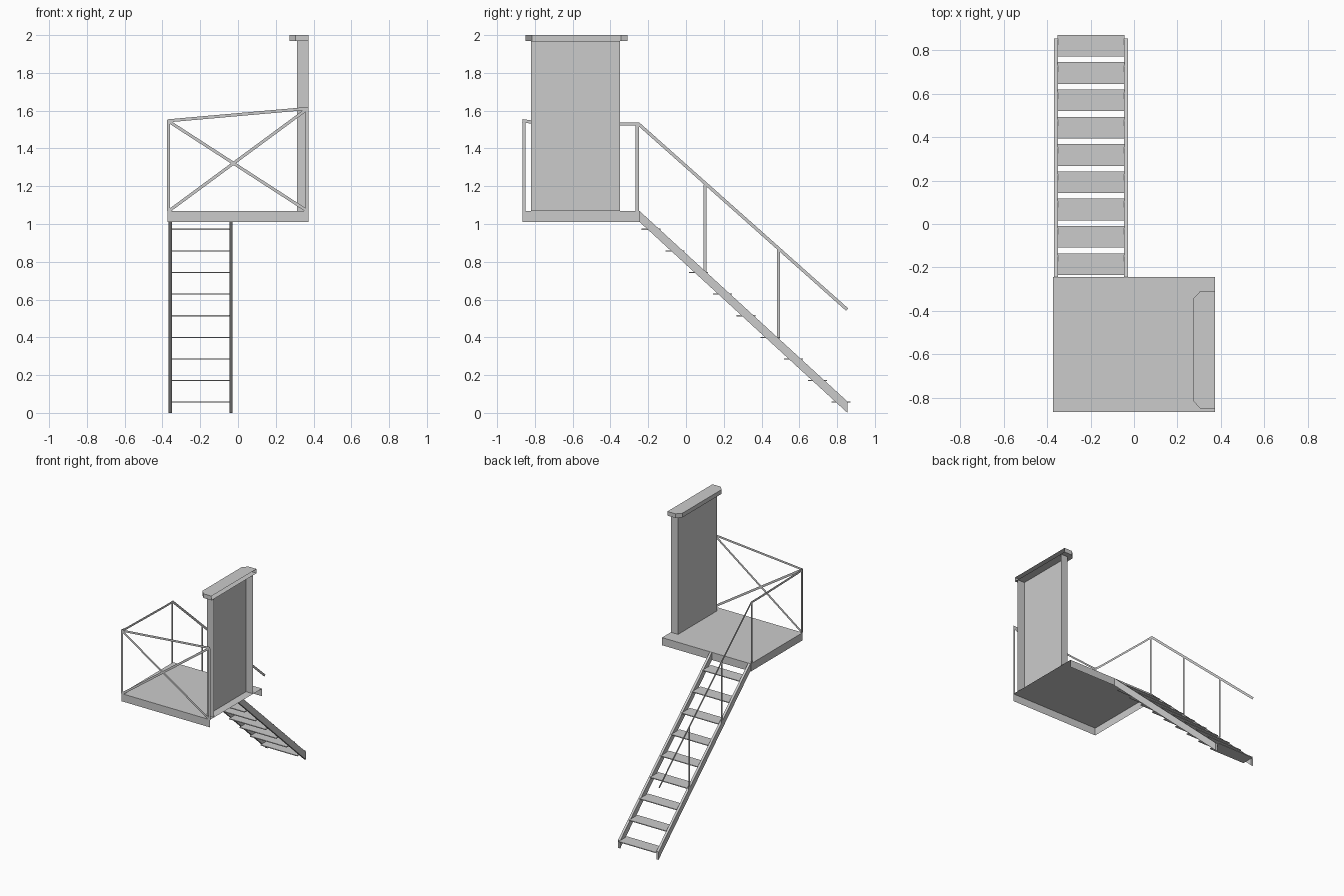
import bpy
from mathutils import Vector

if "Cube" in bpy.data.objects:
    bpy.data.objects.remove(bpy.data.objects["Cube"])


def mesh_object(name, verts, faces):
    me = bpy.data.meshes.new(name)
    me.from_pydata([tuple(v) for v in verts], [], faces)
    ob = bpy.data.objects.new(name, me)
    bpy.context.collection.objects.link(ob)
    return ob


def box(name, x0, x1, y0, y1, z0, z1):
    bpy.ops.mesh.primitive_cube_add(size=1, location=((x0 + x1) / 2, (y0 + y1) / 2, (z0 + z1) / 2))
    ob = bpy.context.object
    ob.name = name
    ob.scale = (x1 - x0, y1 - y0, z1 - z0)
    return ob


def wall(name, path, z0, z1, top=False, bottom=False):
    """Raise an open (x, y) path into thin sheet walls, optionally with flat lids."""
    n = len(path)
    verts = [(x, y, z) for z in (z0, z1) for x, y in path]
    faces = [(i, i + 1, n + i + 1, n + i) for i in range(n - 1)]
    if top:
        faces.append(tuple(range(n, 2 * n)))
    if bottom:
        faces.append(tuple(reversed(range(n))))
    return mesh_object(name, verts, faces)


def strips(name, segments, width, place):
    """Flat bars: each 2D segment becomes a quad, mapped to 3D by place(u, v)."""
    verts, faces = [], []
    for a, b in segments:
        a, b = Vector(a), Vector(b)
        d = (b - a).normalized()
        side = Vector((-d.y, d.x)) * width / 2
        k = len(verts)
        verts += [place(*p) for p in (a - side, b - side, b + side, a + side)]
        faces.append((k, k + 1, k + 2, k + 3))
    return mesh_object(name, verts, faces)


# Platform: sheet deck with a skirt, open below and on the right side
X, Y0, Y1 = 0.373, -0.866, -0.245
wall("platform", [(X, Y1), (-X, Y1), (-X, Y0), (X, Y0)], 1.01, 1.068, top=True)

# Recessed doorway channel, open to the right
wall("doorway", [(X, -0.35), (0.312, -0.35), (0.312, -0.82), (X, -0.82)], 1.068, 1.968)

# Lintel above the doorway with chamfered outer corners
wall("lintel", [(X, -0.31), (0.305, -0.31), (0.272, -0.345), (0.272, -0.815),
                (0.305, -0.85), (X, -0.85)], 1.968, 2.0, top=True, bottom=True)

# Front railing: posts, sloped top rail and cross braces
strips("front_railing", [
    ((-0.367, 1.068), (-0.367, 1.55)),
    ((0.366, 1.068), (0.366, 1.61)),
    ((-0.373, 1.546), (0.373, 1.612)),
    ((-0.362, 1.54), (0.362, 1.072)),
    ((-0.362, 1.072), (0.362, 1.606))],
    0.016, lambda u, v: (u, Y0, v))

# Left railing and stair handrail
strips("side_handrail", [
    ((-0.858, 1.068), (-0.858, 1.55)),
    ((-0.258, 1.068), (-0.258, 1.53)),
    ((-0.866, 1.547), (-0.82, 1.54)),
    ((-0.82, 1.54), (-0.35, 1.53)),
    ((-0.35, 1.53), (-0.248, 1.53)),
    ((-0.254, 1.532), (0.853, 0.547)),
    ((0.10, 0.745), (0.10, 1.21)),
    ((0.49, 0.395), (0.49, 0.865))],
    0.017, lambda u, v: (-0.371, u, v))

# Stair stringers
profile = [(-0.245, 1.01), (0.855, 0.0), (0.855, 0.06), (-0.245, 1.068)]
for name, x0, x1 in (("left_stringer", -0.368, -0.35), ("right_stringer", -0.046, -0.028)):
    verts = [(x, y, z) for x in (x0, x1) for y, z in profile]
    faces = [(3, 2, 1, 0), (4, 5, 6, 7)]
    faces += [(i, (i + 1) % 4, 4 + (i + 1) % 4, 4 + i) for i in range(4)]
    mesh_object(name, verts, faces)

# Stair treads
for i in range(9):
    y, z = -0.235 + i * 0.1258, 0.972 - i * 0.1144
    box(f"tread_{i + 1}", -0.352, -0.044, y, y + 0.1, z - 0.003, z + 0.003)
